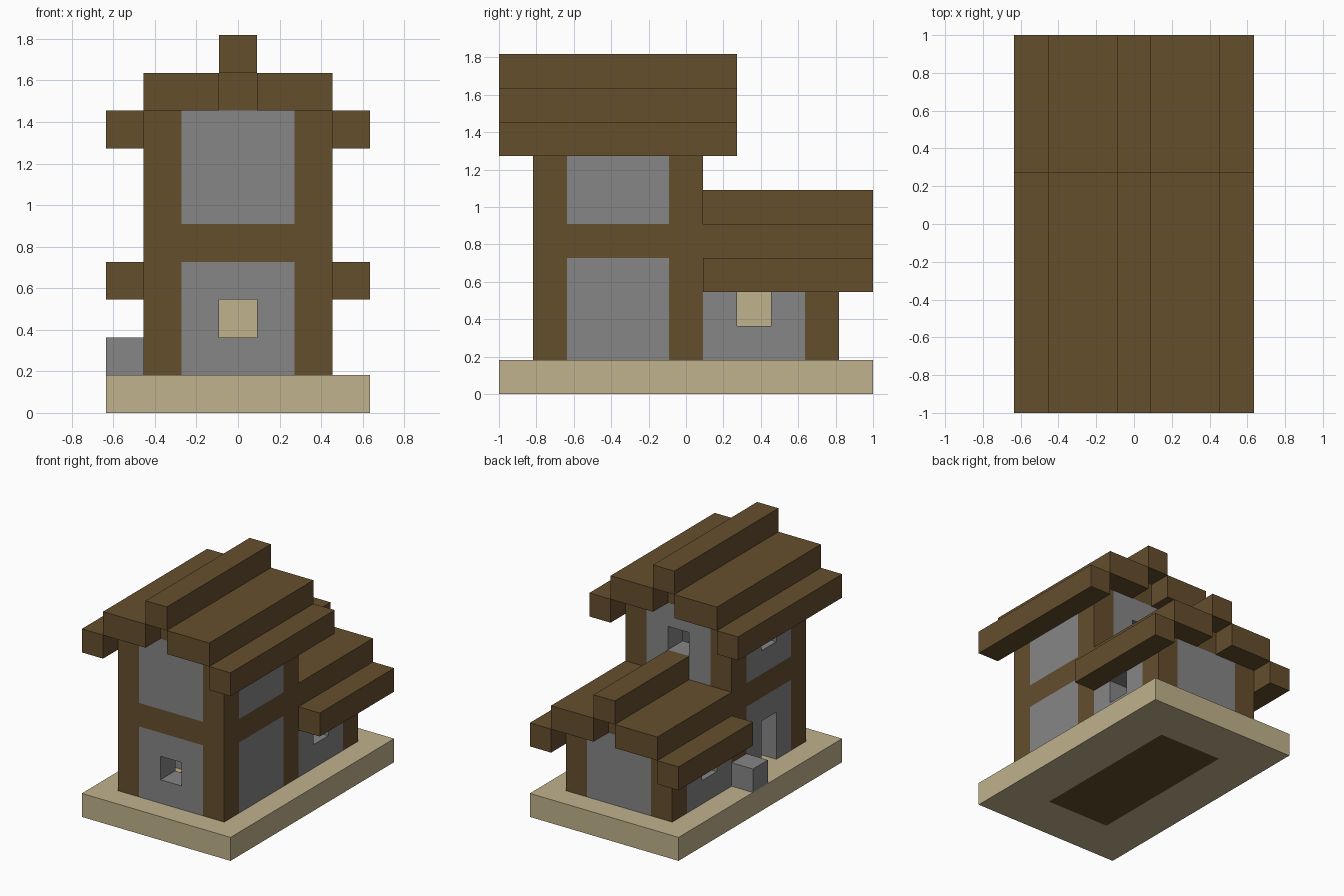
import bpy
import bmesh
from mathutils import Vector

cube = bpy.data.objects.get("Cube")
if cube:
    bpy.data.objects.remove(cube, do_unlink=True)

# The house sits on a block grid, 7 wide and 11 deep
UNIT = 2 / 11
ORIGIN = Vector((-3.5, -5.5, 0))


def material(name, colour):
    mat = bpy.data.materials.new(name)
    mat.use_nodes = True
    mat.diffuse_color = (*colour, 1)
    mat.node_tree.nodes["Principled BSDF"].inputs["Base Color"].default_value = (*colour, 1)
    return mat


WOOD = material("brown wood", (0.130, 0.077, 0.027))
STONE = material("grey stone", (0.238, 0.238, 0.238))
SAND = material("pale sandstone", (0.527, 0.445, 0.263))

blocks = {}   # block position -> part name
colours = {}  # part name -> material


def fill(part, mat, xs, ys, zs):
    """Fill inclusive block ranges with a part; later parts replace earlier ones."""
    colours[part] = mat
    for x in range(xs[0], xs[1] + 1):
        for y in range(ys[0], ys[1] + 1):
            for z in range(zs[0], zs[1] + 1):
                blocks[x, y, z] = part


def carve(xs, ys, zs):
    for x in range(xs[0], xs[1] + 1):
        for y in range(ys[0], ys[1] + 1):
            for z in range(zs[0], zs[1] + 1):
                blocks.pop((x, y, z), None)


def walls(name, y0, y1, z0, z1):
    """Stone room with wooden corner posts, hollow inside."""
    fill(name + "_walls", STONE, (1, 5), (y0, y1), (z0, z1))
    for x in (1, 5):
        for y in (y0, y1):
            fill(name + "_posts", WOOD, (x, x), (y, y), (z0, z1))
    carve((2, 4), (y0 + 1, y1 - 1), (z0, z1))


def roof(name, y0, y1, z, gable):
    """Stepped roof: low eaves, wide slopes and a raised ridge."""
    for eave, slope in ((0, (1, 2)), (6, (4, 5))):
        fill(name + "_eaves", WOOD, (eave, eave), (y0, y1), (z, z))
        fill(name + "_slopes", WOOD, slope, (y0, y1), (z + 1, z + 1))
    fill(name + "_gables", WOOD, (3, 3), gable, (z + 1, z + 1))
    fill(name + "_ridge", WOOD, (3, 3), (y0, y1), (z + 2, z + 2))


# Base with a wooden floor let into it
fill("base", SAND, (0, 6), (0, 10), (0, 0))
fill("floor", WOOD, (2, 4), (2, 8), (0, 0))

# Rear wing, then the two storeys of the tower
walls("wing", 5, 9, 1, 3)
walls("lower_storey", 1, 5, 1, 3)
fill("storey_band", WOOD, (1, 5), (1, 5), (4, 4))
walls("upper_storey", 1, 5, 5, 7)

# Roofs
roof("wing_roof", 6, 10, 3, (6, 9))
roof("tower_roof", 0, 6, 7, (1, 5))

# Door, inner doorway and windows
carve((1, 1), (3, 3), (1, 2))
carve((3, 3), (5, 5), (1, 2))
carve((3, 3), (1, 1), (2, 2))
carve((3, 3), (5, 5), (6, 6))
carve((1, 1), (3, 3), (6, 6))
for side in (1, 5):
    carve((side, side), (7, 7), (2, 2))

# Side step and indoor table
fill("side_step", STONE, (0, 0), (5, 5), (1, 1))
fill("table", SAND, (3, 3), (7, 7), (1, 2))

# Build each part from the faces its blocks expose
for part, mat in colours.items():
    bm = bmesh.new()
    for cell, owner in blocks.items():
        if owner != part:
            continue
        centre = Vector(cell) + Vector((0.5, 0.5, 0.5))
        for axis in range(3):
            for sign in (-1, 1):
                normal = Vector((0, 0, 0))
                normal[axis] = sign
                neighbour = tuple(int(c + n) for c, n in zip(cell, normal))
                if neighbour in blocks:
                    continue
                u = Vector((0, 0, 0))
                u[(axis + 1) % 3] = 0.5
                v = normal.cross(u)
                middle = centre + normal * 0.5
                corners = (middle - u - v, middle + u - v, middle + u + v, middle - u + v)
                bm.faces.new([bm.verts.new((c + ORIGIN) * UNIT) for c in corners])
    bmesh.ops.remove_doubles(bm, verts=bm.verts[:], dist=0.001)
    mesh = bpy.data.meshes.new(part)
    bm.to_mesh(mesh)
    bm.free()
    mesh.materials.append(mat)
    bpy.context.collection.objects.link(bpy.data.objects.new(part, mesh))
